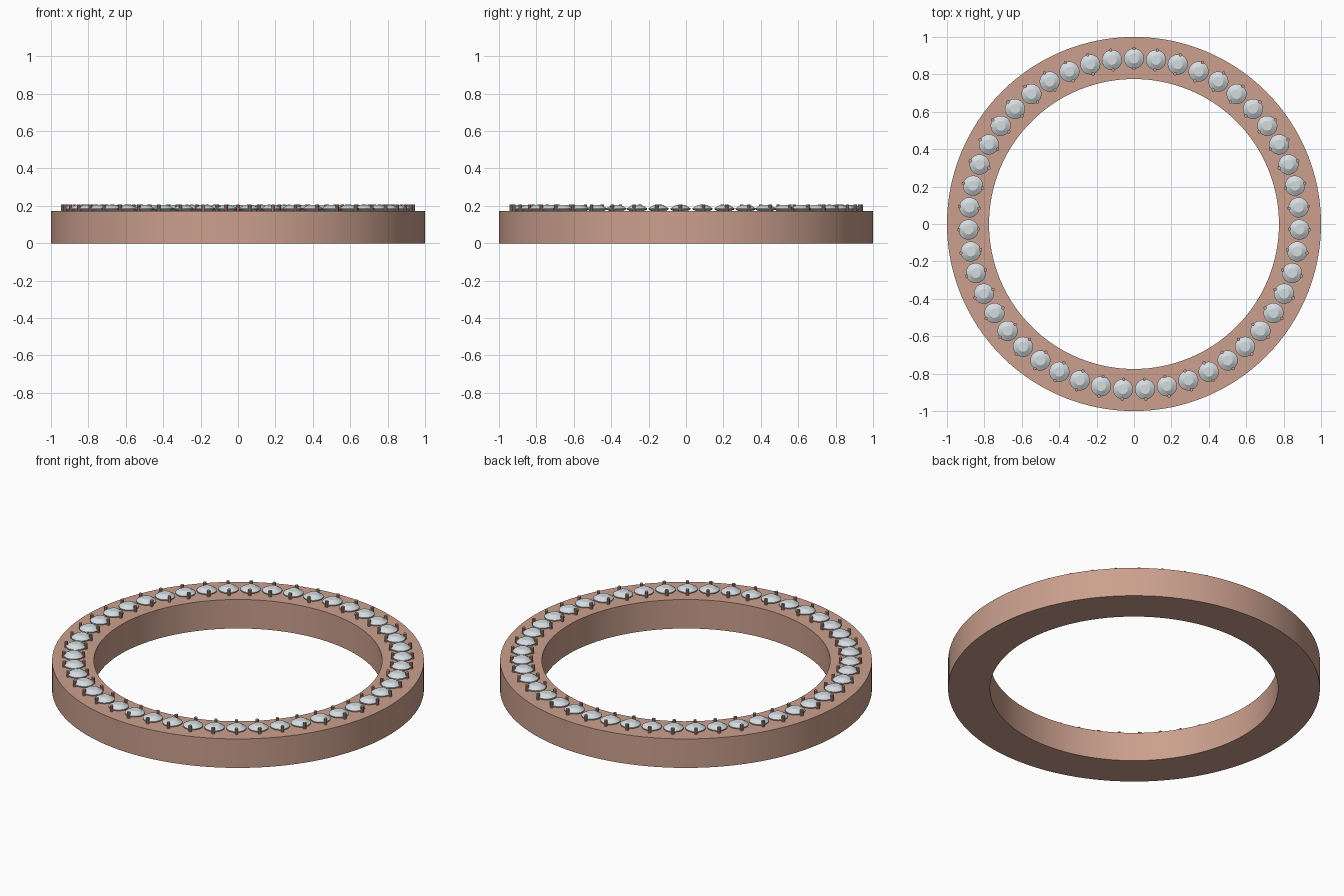
import bpy, bmesh, math
from mathutils import Matrix, Vector

cube = bpy.data.objects.get("Cube")
if cube:
    bpy.data.objects.remove(cube, do_unlink=True)

STONES = 47
PITCH_RADIUS = 0.885
TOP = 0.172


def material(name, rgb):
    m = bpy.data.materials.new(name)
    m.use_nodes = True
    m.diffuse_color = (*rgb, 1)
    m.node_tree.nodes["Principled BSDF"].inputs["Base Color"].default_value = (*rgb, 1)
    return m


def lathe(name, profile, segments, mat, closed=False):
    """Spin an (r, z) profile about the z axis."""
    bm = bmesh.new()
    pts = [bm.verts.new((r, 0, z)) for r, z in profile]
    edges = [bm.edges.new(p) for p in zip(pts, pts[1:])]
    if closed:
        edges.append(bm.edges.new((pts[-1], pts[0])))
    bmesh.ops.spin(bm, geom=pts + edges, cent=(0, 0, 0), axis=(0, 0, 1),
                   angle=math.tau, steps=segments)
    bmesh.ops.remove_doubles(bm, verts=bm.verts, dist=1e-5)
    bmesh.ops.recalc_face_normals(bm, faces=bm.faces)
    mesh = bpy.data.meshes.new(name)
    bm.to_mesh(mesh)
    bm.free()
    mesh.materials.append(mat)
    return mesh


def place(name, mesh, matrix=Matrix()):
    ob = bpy.data.objects.new(name, mesh)
    bpy.context.collection.objects.link(ob)
    ob.matrix_world = matrix
    return ob


def smooth(obs):
    bpy.ops.object.select_all(action="DESELECT")
    for ob in obs:
        ob.select_set(True)
    bpy.context.view_layer.objects.active = obs[0]
    bpy.ops.object.shade_smooth_by_angle(angle=math.radians(30))


rose = material("rose_gold", (0.60, 0.35, 0.27))
clear = material("pale_stone", (0.66, 0.71, 0.74))

# Flat band
band = place("band", lathe("band", [(0.775, 0), (1, 0), (1, TOP), (0.775, TOP)],
                           128, rose, closed=True))

# Round cut stone: point, girdle, crown and flat table
stone = lathe("stone", [(0, 0.172), (0.035, 0.172), (0.054, 0.181), (0.054, 0.187),
                        (0.026, 0.204), (0, 0.204)], 24, clear)
# Small round prong
prong = lathe("prong", [(0, 0.168), (0.009, 0.168), (0.009, 0.207), (0, 0.207)], 10, rose)

first = [band]
for i in range(STONES):
    turn = Matrix.Rotation(math.pi / 2 + i * math.tau / STONES, 4, "Z")
    s = place("stone", stone, turn @ Matrix.Translation((PITCH_RADIUS, 0, 0)))
    # One prong on the outer side and one on the inner side
    for side, name in ((1, "outer_prong"), (-1, "inner_prong")):
        p = place(name, prong, turn @ Matrix.Translation((PITCH_RADIUS + side * 0.053, 0, 0)))
    if i == 0:
        first += [s, p]
smooth(first)
